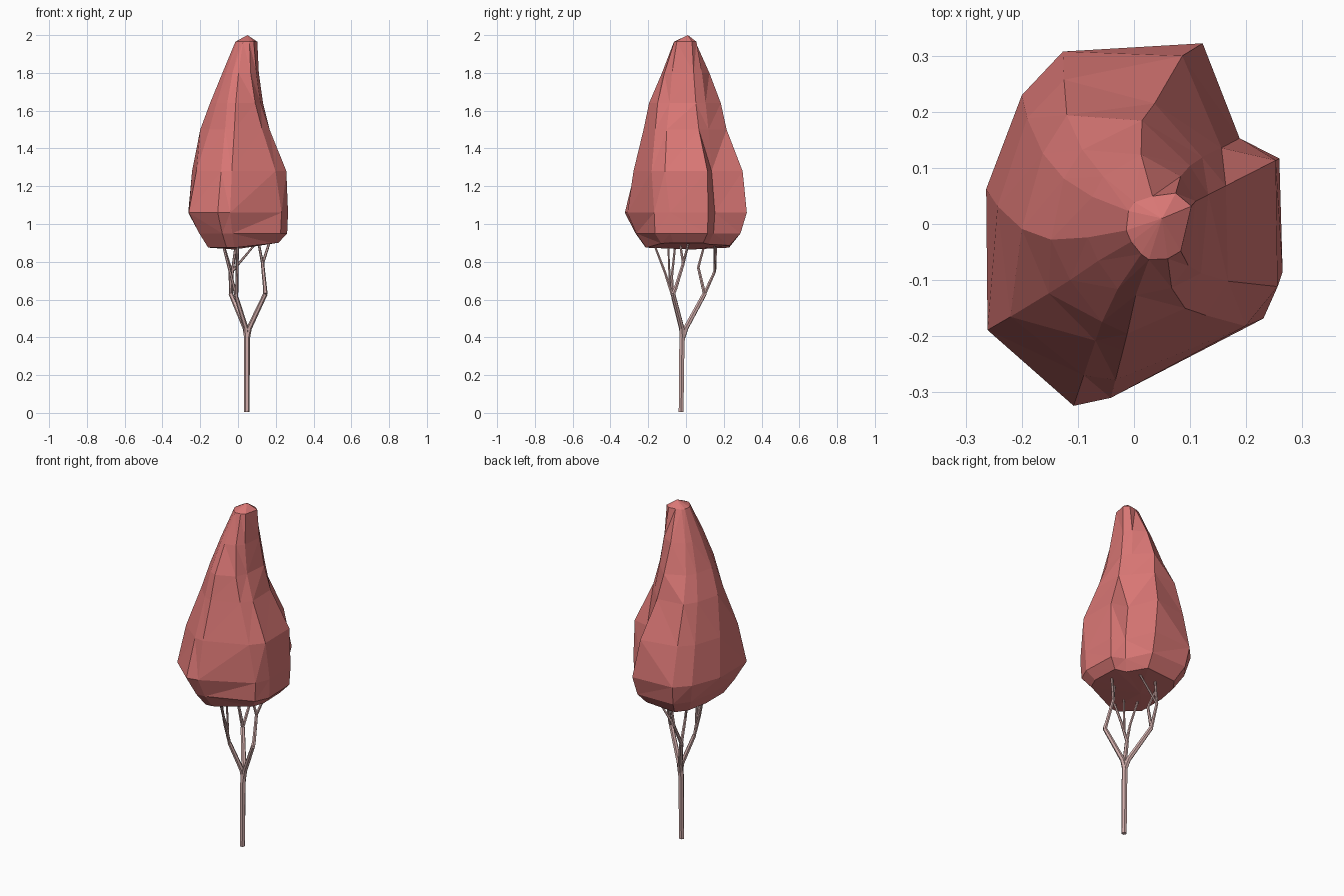
import bpy, bmesh, math
from mathutils import Vector

if "Cube" in bpy.data.objects:
    bpy.data.objects.remove(bpy.data.objects["Cube"])


def material(name, rgb):
    m = bpy.data.materials.new(name)
    m.diffuse_color = (*rgb, 1)
    m.use_nodes = True
    m.node_tree.nodes["Principled BSDF"].inputs["Base Color"].default_value = m.diffuse_color
    return m


def finish(bm, name, mat):
    bmesh.ops.recalc_face_normals(bm, faces=bm.faces)
    me = bpy.data.meshes.new(name)
    bm.to_mesh(me)
    bm.free()
    me.materials.append(mat)
    ob = bpy.data.objects.new(name, me)
    bpy.context.collection.objects.link(ob)
    return ob


foliage = material("coral red foliage", (0.70, 0.185, 0.178))
bark = material("dusty pink bark", (0.64, 0.42, 0.405))

# Crown: faceted loft; each column twists from a low to a high angle,
# with one radius for each level
levels = [0.95, 1.06, 1.28, 1.5, 1.64, 1.8, 1.965]
columns = [
    (27, 27, (.25, .257, .25, .15, .115, .09, .07)),
    (44, 58, (.21, .22, .185, .15, .125, .10, .065)),
    (74, 98, (.30, .335, .305, .215, .185, .125, .05)),
    (117, 135, (.32, .345, .30, .245, .18, .12, .055)),
    (135, 155, (.29, .325, .29, .23, .175, .115, .055)),
    (168, 192, (.24, .30, .275, .23, .18, .115, .055)),
    (213, 215, (.28, .347, .30, .22, .175, .115, .055)),
    (247, 243, (.29, .352, .295, .23, .195, .13, .06)),
    (257, 258, (.27, .318, .285, .23, .20, .13, .065)),
    (320, 288, (.255, .262, .248, .19, .162, .12, .065)),
    (340, 312, (.245, .25, .252, .171, .125, .10, .065)),
]
axis_x = 0.03


def crown_point(low, high, r, z):
    t = min(1, max(0, (z - 1.06) / 0.64)) ** 1.4
    a = math.radians(low + (high - low) * t)
    shift = 0.01 if z > 1.9 else 0
    return Vector((axis_x + shift + r * math.cos(a), r * math.sin(a), z))


bm = bmesh.new()
base = []
for low, high, radii in columns:                    # underside ring, rising to the right
    p = crown_point(low, high, radii[0] * 0.8, 0.875)
    p.z += 0.12 * max(0, p.x)
    base.append(bm.verts.new(p))
rings = [base]
for i, z in enumerate(levels):
    rings.append([bm.verts.new(crown_point(lo, hi, radii[i], z)) for lo, hi, radii in columns])
n = len(columns)
for lo, hi in zip(rings, rings[1:]):
    for k in range(n):
        j = (k + 1) % n
        bm.faces.new((lo[k], lo[j], hi[j], hi[k]))
tip = bm.verts.new((0.05, 0.01, 2.0))
under = bm.verts.new((-0.02, 0.03, 0.865))
for k in range(n):
    j = (k + 1) % n
    bm.faces.new((rings[-1][k], rings[-1][j], tip))
    bm.faces.new((rings[0][j], rings[0][k], under))
bmesh.ops.triangulate(bm, faces=[f for f in bm.faces if len(f.verts) == 4])
finish(bm, "crown", foliage)


# Trunk and branches: tapered six-sided tubes along a path of points
def limb(name, points, r0, r1):
    bm = bmesh.new()
    pts = [Vector(p) for p in points]
    count, sides = len(pts), 6
    loops = []
    for i, p in enumerate(pts):
        d = (pts[min(i + 1, count - 1)] - pts[max(i - 1, 0)]).normalized()
        u = d.cross(Vector((0, 1, 0))).normalized()
        v = d.cross(u)
        r = r0 + (r1 - r0) * i / (count - 1)
        loops.append([bm.verts.new(p + r * (u * math.cos(t) + v * math.sin(t)))
                      for t in (math.tau * k / sides for k in range(sides))])
    for lo, hi in zip(loops, loops[1:]):
        for k in range(sides):
            j = (k + 1) % sides
            bm.faces.new((lo[k], lo[j], hi[j], hi[k]))
    bm.faces.new(loops[0])
    bm.faces.new(loops[-1])
    finish(bm, name, bark)


fork = (.048, -.018, .40)
right_node = (.145, -.068, .63)
right_upper = (.13, -.015, .79)
back_node = (-.038, .098, .63)
back_upper = (-.03, .153, .75)
front_node = (-.008, -.068, .61)

limb("trunk", [(.047, -.026, 0.005), (.047, -.022, .35), (.047, -.018, .45)], .0145, .017)
limb("right_branch", [fork, (.06, -.022, .45), right_node], .016, .012)
limb("right_twig", [right_node, (.143, -.055, .66), right_upper], .012, .009)
limb("right_twig_outer", [right_upper, (.185, .03, .96)], .008, .006)
limb("right_twig_inner", [right_upper, (.105, -.035, .92)], .008, .006)
limb("back_branch", [fork, (.038, .0, .45), back_node], .016, .012)
limb("back_twig_outer", [back_node, back_upper, (-.01, .16, .90)], .010, .006)
limb("back_twig_cross", [back_upper, (.105, .15, .91)], .007, .005)
limb("back_twig_inner", [back_node, (-.042, .065, .77), (-.08, .10, .90)], .010, .006)
limb("front_branch", [fork, (.042, -.026, .45), front_node], .015, .011)
limb("front_twig_outer", [front_node, (-.005, -.11, .74), (.0, -.175, .91)], .009, .006)
limb("front_twig_mid", [(-.005, -.085, .67), (-.008, -.095, .91)], .007, .005)
limb("front_twig_left", [front_node, (-.035, -.075, .72), (-.085, -.055, .91)], .009, .006)
